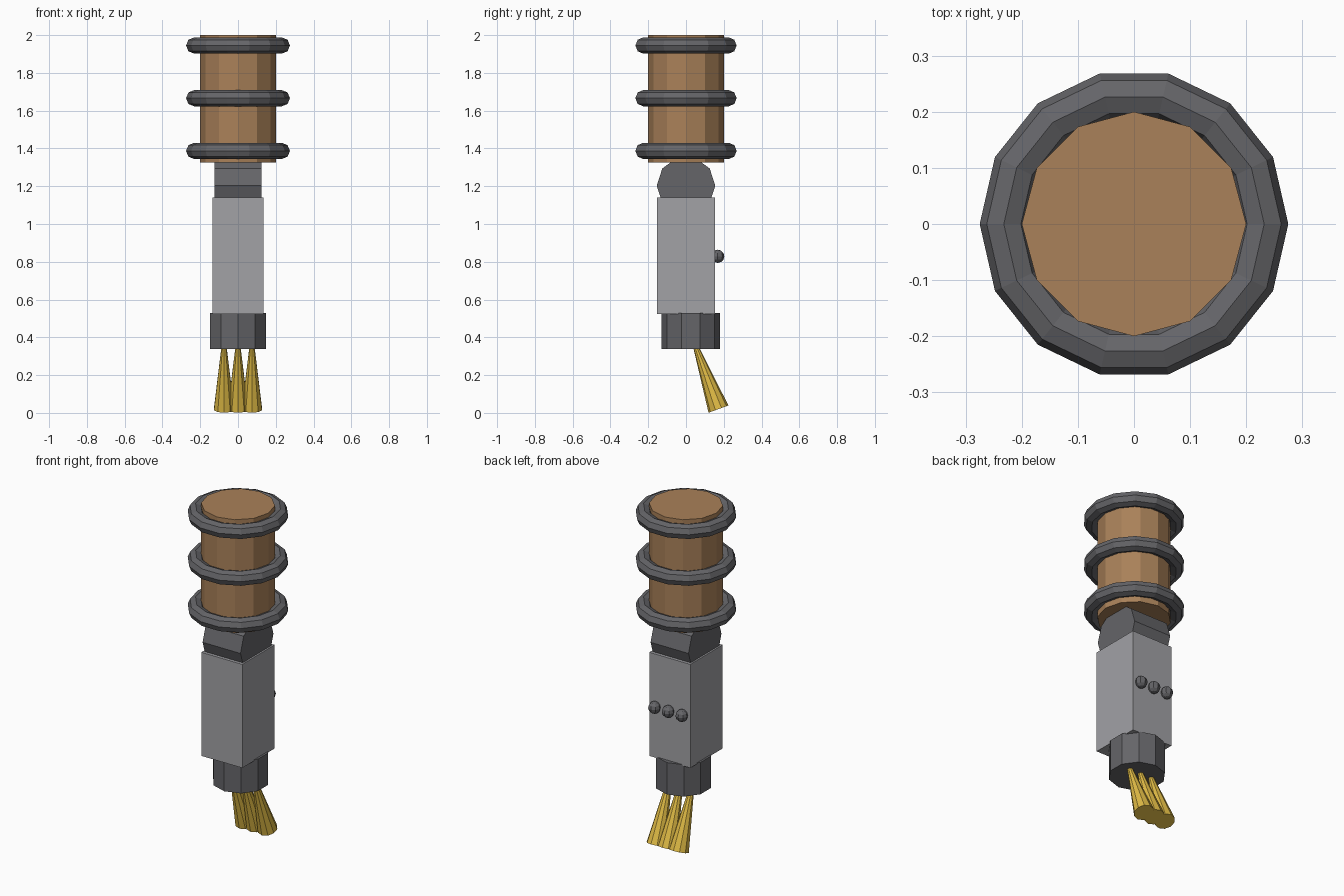
import bpy, bmesh
from math import radians, sin, cos, tau
from mathutils import Matrix

if "Cube" in bpy.data.objects:
    bpy.data.objects.remove(bpy.data.objects["Cube"])


def material(name, rgb):
    m = bpy.data.materials.new(name)
    m.diffuse_color = (*rgb, 1)
    m.use_nodes = True
    m.node_tree.nodes["Principled BSDF"].inputs["Base Color"].default_value = m.diffuse_color
    return m


def finish(name, bm, mat=None):
    bmesh.ops.recalc_face_normals(bm, faces=bm.faces)
    mesh = bpy.data.meshes.new(name)
    bm.to_mesh(mesh)
    bm.free()
    ob = bpy.data.objects.new(name, mesh)
    bpy.context.collection.objects.link(ob)
    if mat:
        mesh.materials.append(mat)
    return ob


def cone(name, r1, r2, depth, sides, matrix, mat=None):
    bm = bmesh.new()
    bmesh.ops.create_cone(bm, cap_ends=True, segments=sides,
                          radius1=r1, radius2=r2, depth=depth, matrix=matrix)
    return finish(name, bm, mat)


def ring(name, major, minor, z, sides=14, section=8):
    bm = bmesh.new()
    loops = []
    for i in range(sides):
        a = tau * i / sides
        loop = []
        for j in range(section):
            b = tau * j / section
            r = major + minor * cos(b)
            loop.append(bm.verts.new((r * cos(a), r * sin(a), z + minor * sin(b))))
        loops.append(loop)
    for i in range(sides):
        p, q = loops[i], loops[(i + 1) % sides]
        for j in range(section):
            k = (j + 1) % section
            bm.faces.new((p[j], q[j], q[k], p[k]))
    return finish(name, bm)


T = Matrix.Translation
brown = material("brown", (0.40, 0.22, 0.10))
yellow = material("yellow", (0.75, 0.50, 0.06))
dark = material("dark_grey", (0.13, 0.13, 0.14))
light = material("light_grey", (0.36, 0.36, 0.38))

# Upper limb with three bands
cone("upper_limb", 0.2, 0.2, 0.675, 12, T((0, 0, 1.6625)), brown)
for i, z in enumerate((1.387, 1.666, 1.945)):
    ring(f"band_{i + 1}", 0.232, 0.043, z).data.materials.append(dark)

# Hinge joint lying along x
cone("hinge_joint", 0.155, 0.155, 0.25, 10,
     T((0, 0, 1.203)) @ Matrix.Rotation(radians(90), 4, 'Y'), dark)

# Lower limb block
bm = bmesh.new()
bmesh.ops.create_cube(bm, size=1,
                      matrix=T((0, 0, 0.831)) @ Matrix.Diagonal((0.27, 0.305, 0.617, 1)))
finish("lower_limb", bm, light)

# Row of studs on the back
for i in range(3):
    bm = bmesh.new()
    bmesh.ops.create_uvsphere(bm, u_segments=8, v_segments=6, radius=0.035,
                              matrix=T((0.09 * (i - 1), 0.168, 0.829)))
    finish(f"stud_{i + 1}", bm, dark)

# Wrist socket
cone("wrist_socket", 0.155, 0.155, 0.19, 10, T((0, 0.025, 0.434)), dark)

# Three splayed prongs, tilted towards the back
L = 0.47
for i in range(3):
    cone(f"prong_{i + 1}", 0.056, 0, L, 10,
         T((0.074 * (i - 1), 0.172, 0.02)) @ Matrix.Rotation(radians(20), 4, 'X')
         @ T((0, 0, L / 2)), yellow)
